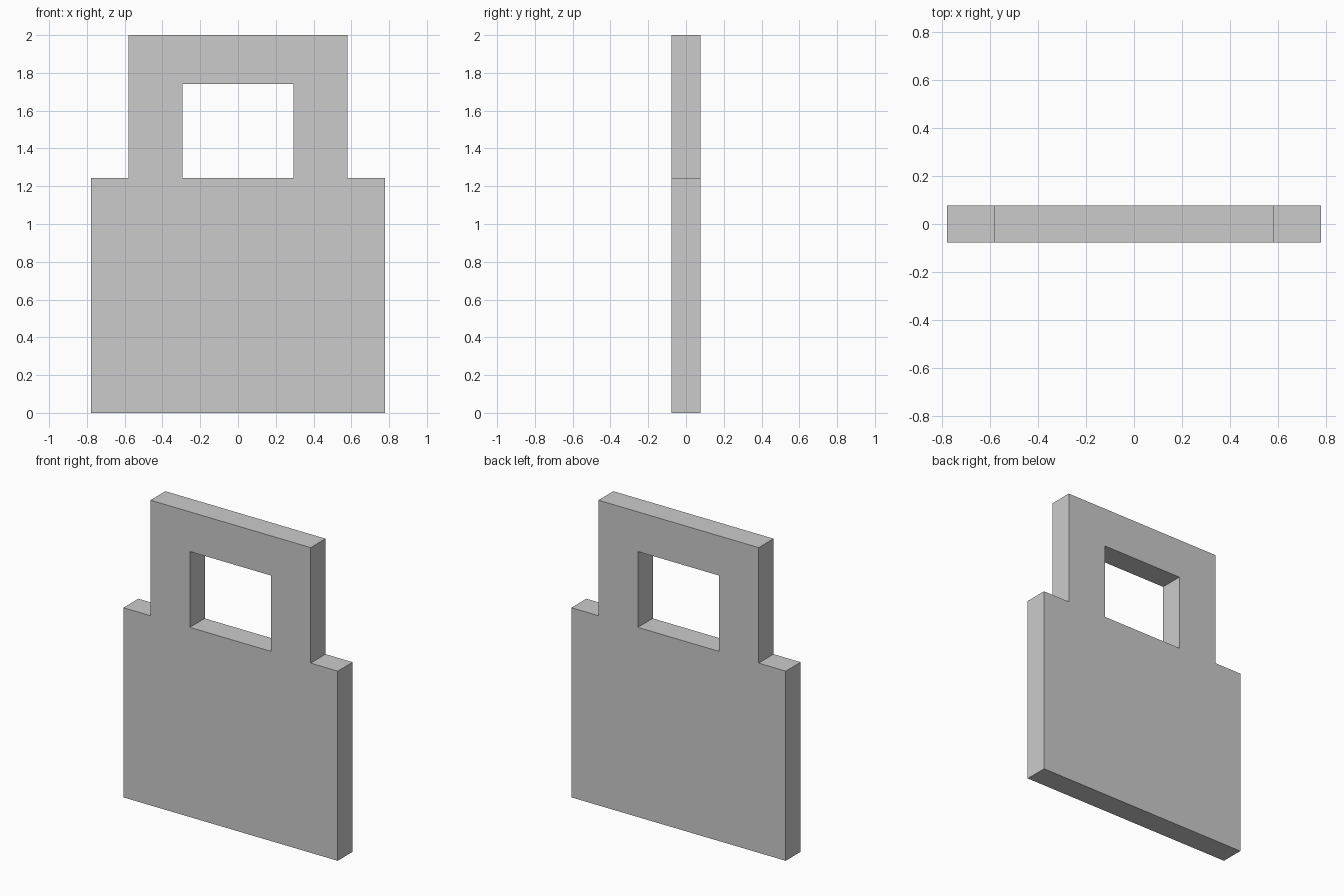
import bpy
import bmesh

if "Cube" in bpy.data.objects:
    bpy.data.objects.remove(bpy.data.objects["Cube"])

HALF_DEPTH = 0.077
XS = [-0.777, -0.581, -0.295, 0.295, 0.581, 0.777]   # body, shackle and opening edges
ZS = [0.0, 1.243, 1.74, 2.0]                         # base, body top, opening top, shackle top
ROWS = [range(0, 5), (1, 3), (1, 2, 3)]              # filled columns: body, legs, top bar

bm = bmesh.new()

# Front silhouette laid out as a small grid of quads
grid = {}


def corner(i, k):
    if (i, k) not in grid:
        grid[i, k] = bm.verts.new((XS[i], -HALF_DEPTH, ZS[k]))
    return grid[i, k]


for k, columns in enumerate(ROWS):
    for i in columns:
        bm.faces.new([corner(i, k), corner(i + 1, k),
                      corner(i + 1, k + 1), corner(i, k + 1)])

# Extrude to full thickness, keeping the front faces
result = bmesh.ops.extrude_face_region(bm, geom=bm.faces[:], use_keep_orig=True)
back = [g for g in result["geom"] if isinstance(g, bmesh.types.BMVert)]
bmesh.ops.translate(bm, verts=back, vec=(0, 2 * HALF_DEPTH, 0))
bmesh.ops.recalc_face_normals(bm, faces=bm.faces[:])

# Padlock plate
mesh = bpy.data.meshes.new("padlock_plate")
bm.to_mesh(mesh)
bm.free()
plate = bpy.data.objects.new("padlock_plate", mesh)
bpy.context.collection.objects.link(plate)
